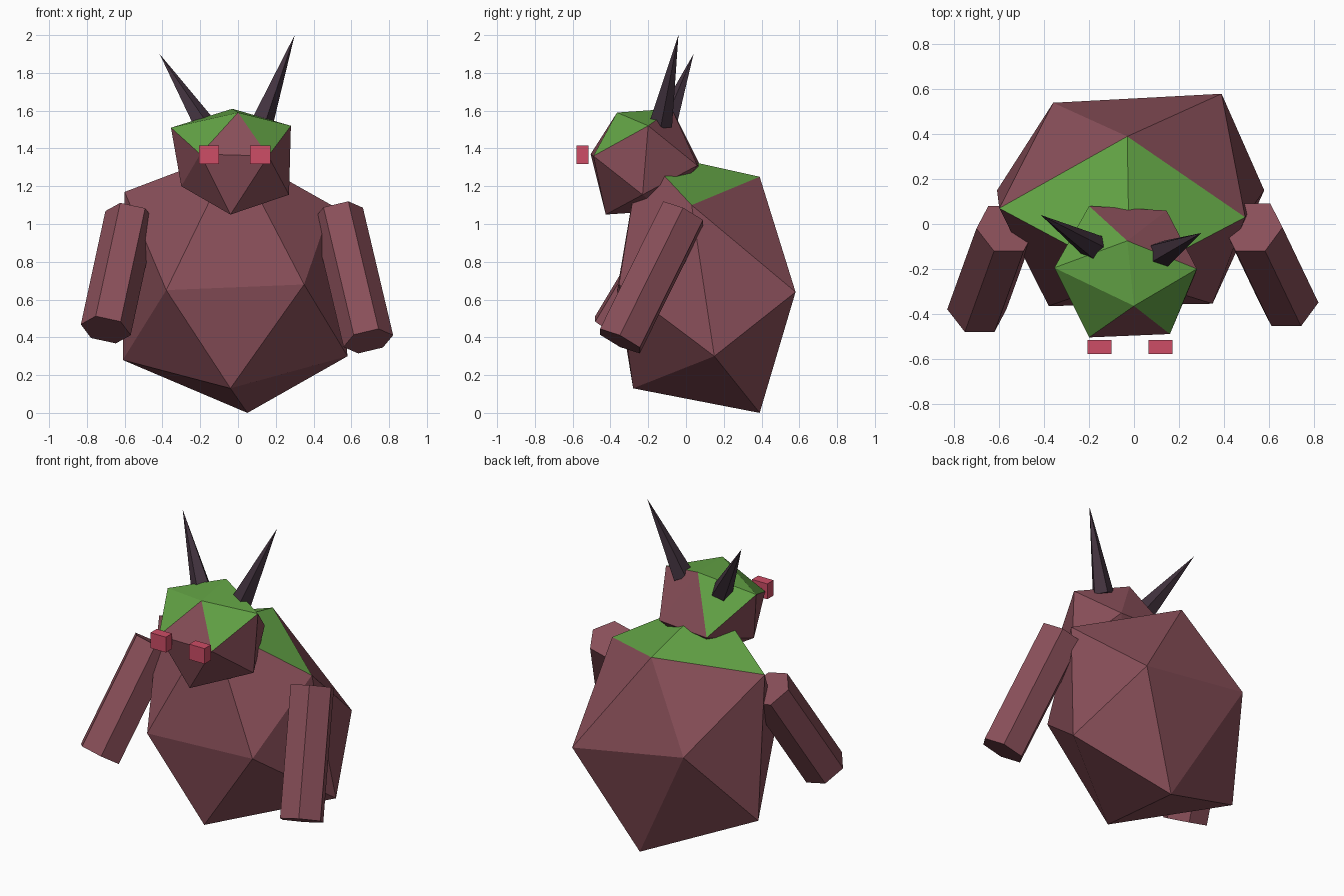
import bpy, bmesh
from mathutils import Vector, Matrix

cube = bpy.data.objects.get("Cube")
if cube:
    bpy.data.objects.remove(cube, do_unlink=True)


def material(name, rgb):
    mat = bpy.data.materials.new(name)
    mat.use_nodes = True
    mat.diffuse_color = (*rgb, 1)
    mat.node_tree.nodes["Principled BSDF"].inputs["Base Color"].default_value = (*rgb, 1)
    return mat


HIDE = material("maroon hide", (0.25, 0.078, 0.1))
MOSS = material("moss green", (0.125, 0.37, 0.06))
HORN = material("dark horn", (0.054, 0.032, 0.048))
EYE = material("pink eye", (0.61, 0.074, 0.133))


def finish(name, bm, *mats):
    bmesh.ops.recalc_face_normals(bm, faces=bm.faces)
    mesh = bpy.data.meshes.new(name)
    bm.to_mesh(mesh)
    bm.free()
    for mat in mats:
        mesh.materials.append(mat)
    obj = bpy.data.objects.new(name, mesh)
    bpy.context.collection.objects.link(obj)
    return obj


def boulder(name, top, upper, lower, bottom, green_caps, green_sides=()):
    """Irregular twenty-sided solid: two poles and two staggered rings."""
    bm = bmesh.new()
    t, b = bm.verts.new(top), bm.verts.new(bottom)
    up = [bm.verts.new(p) for p in upper]
    low = [bm.verts.new(p) for p in lower]
    for i in range(5):
        j = (i + 1) % 5
        cap = bm.faces.new((t, up[i], up[j]))
        side = bm.faces.new((up[i], low[i], up[j]))
        bm.faces.new((low[i], low[j], up[j]))
        bm.faces.new((b, low[j], low[i]))
        cap.material_index = int(i in green_caps)
        side.material_index = int(i in green_sides)
    return finish(name, bm, HIDE, MOSS)


def spike(name, start, end, r1, r2, sides, mat):
    """Prism or cone running from start to end, one corner facing sideways."""
    start, end = Vector(start), Vector(end)
    d = (end - start).normalized()
    a = Vector((0, 1, 0)).cross(d).normalized()
    c = d.cross(a)
    mid = (start + end) / 2
    frame = Matrix((a, c, d)).transposed().to_4x4()
    bm = bmesh.new()
    bmesh.ops.create_cone(bm, cap_ends=True, segments=sides, radius1=r1, radius2=r2,
                          depth=(end - start).length,
                          matrix=Matrix.Translation(mid) @ frame)
    # Align a corner with the sideways direction
    ring = min(bm.verts, key=lambda v: (v.co - start).length)
    flat = ring.co - start
    flat -= d * flat.dot(d)
    angle = flat.angle(a)
    if flat.cross(a).dot(d) < 0:
        angle = -angle
    bmesh.ops.rotate(bm, verts=bm.verts, cent=mid, matrix=Matrix.Rotation(angle, 3, d))
    bmesh.ops.remove_doubles(bm, verts=bm.verts, dist=0.0005)
    return finish(name, bm, mat)


# Hunched body with mossy shoulders
boulder("body", (-0.02, -0.24, 1.39),
        [(-0.38, -0.365, 0.65), (0.35, -0.355, 0.68), (0.495, 0.03, 1.1),
         (-0.03, 0.39, 1.25), (-0.6, 0.07, 1.17)],
        [(-0.04, -0.28, 0.13), (0.58, 0.15, 0.3), (0.39, 0.58, 0.64),
         (-0.36, 0.54, 0.76), (-0.61, 0.15, 0.28)],
        (0.05, 0.39, 0), green_caps=(2, 3))

# Head with mossy crown
boulder("head", (-0.03, -0.075, 1.61),
        [(0, -0.365, 1.59), (0.28, -0.2, 1.52), (0.145, 0.06, 1.31),
         (-0.2, 0.08, 1.3), (-0.355, -0.195, 1.51)],
        [(0.16, -0.49, 1.36), (0.27, -0.23, 1.155), (-0.05, -0.13, 1.07),
         (-0.3, -0.25, 1.2), (-0.2, -0.505, 1.37)],
        (-0.04, -0.425, 1.05), green_caps=(0, 3, 4), green_sides=(0, 4))

# Arms
spike("left_arm", (0.53, -0.015, 1.055), (0.69, -0.35, 0.38), 0.135, 0.135, 6, HIDE)
spike("right_arm", (-0.57, -0.02, 1.04), (-0.7, -0.38, 0.44), 0.135, 0.135, 6, HIDE)

# Horns
spike("left_horn", (0.12, -0.135, 1.53), (0.3, -0.04, 2), 0.065, 0, 5, HORN)
spike("right_horn", (-0.165, -0.115, 1.5), (-0.415, 0.04, 1.9), 0.065, 0, 5, HORN)

# Eyes
for name, x in (("left_eye", 0.118), ("right_eye", -0.153)):
    bm = bmesh.new()
    bmesh.ops.create_cube(bm, size=1, matrix=Matrix.Translation((x, -0.548, 1.366))
                          @ Matrix.Diagonal((0.107, 0.062, 0.097, 1)))
    finish(name, bm, EYE)
